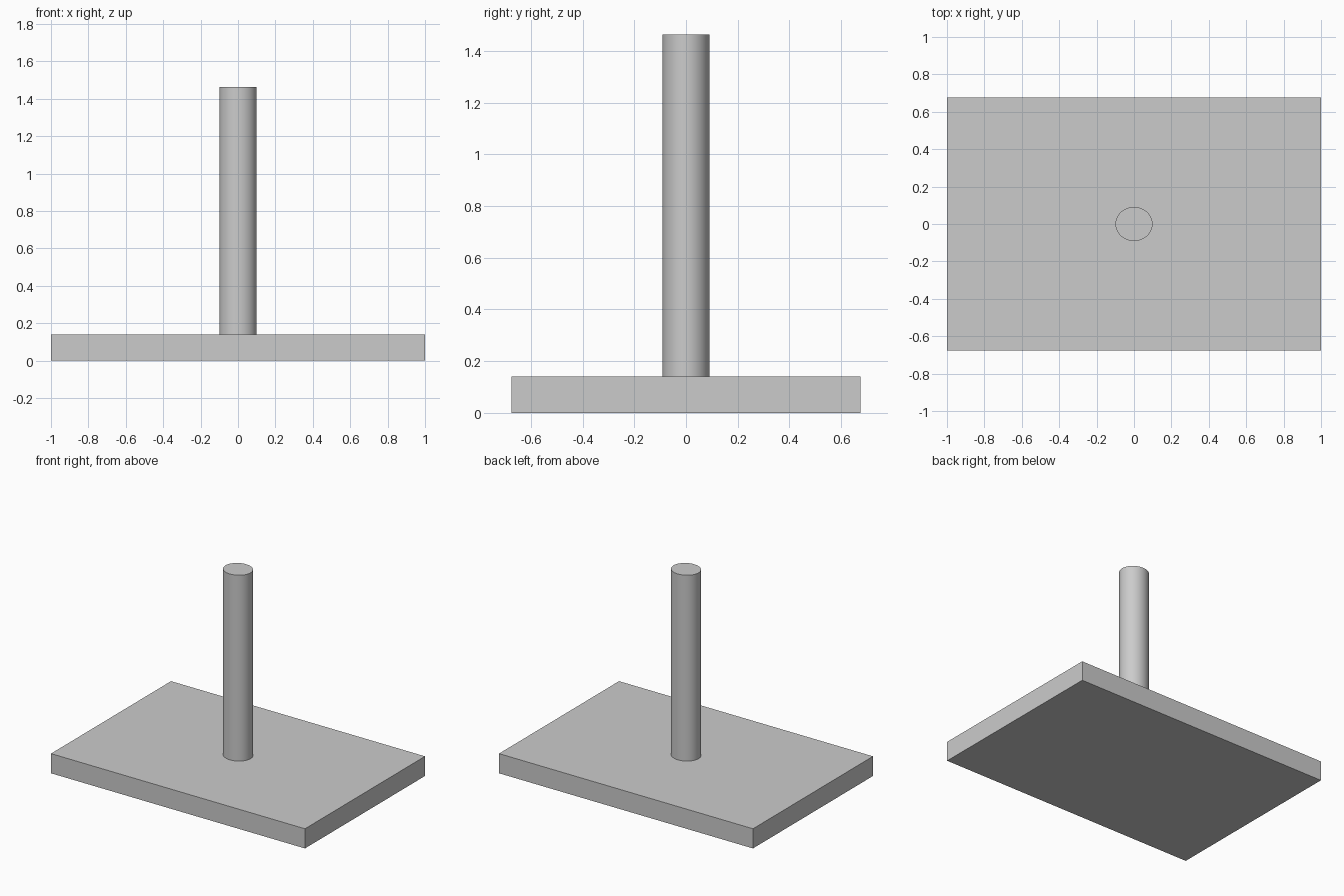
import bpy

cube = bpy.data.objects.get("Cube")
if cube:
    bpy.data.objects.remove(cube, do_unlink=True)

# Single plain grey
GREY = (0.6, 0.6, 0.6, 1.0)
grey = bpy.data.materials.new("plain_grey")
grey.use_nodes = True
grey.diffuse_color = GREY
grey.node_tree.nodes["Principled BSDF"].inputs["Base Color"].default_value = GREY

BASE_TOP = 0.14
POST_TOP = 1.463


def finish(name, scale):
    """Name, scale and colour the active object."""
    ob = bpy.context.object
    ob.name = ob.data.name = name
    ob.scale = scale
    bpy.ops.object.transform_apply(location=False, rotation=False, scale=True)
    ob.data.materials.append(grey)
    return ob


# Flat rectangular base slab
bpy.ops.mesh.primitive_cube_add(size=1, location=(0, 0, BASE_TOP / 2))
finish("base_slab", (2.0, 1.35, BASE_TOP))

# Slightly oval upright post standing on the slab
bpy.ops.mesh.primitive_cylinder_add(
    vertices=64, radius=1, depth=1, location=(0, 0, (BASE_TOP + POST_TOP) / 2))
finish("post", (0.099, 0.091, POST_TOP - BASE_TOP))
bpy.ops.object.shade_smooth_by_angle()
